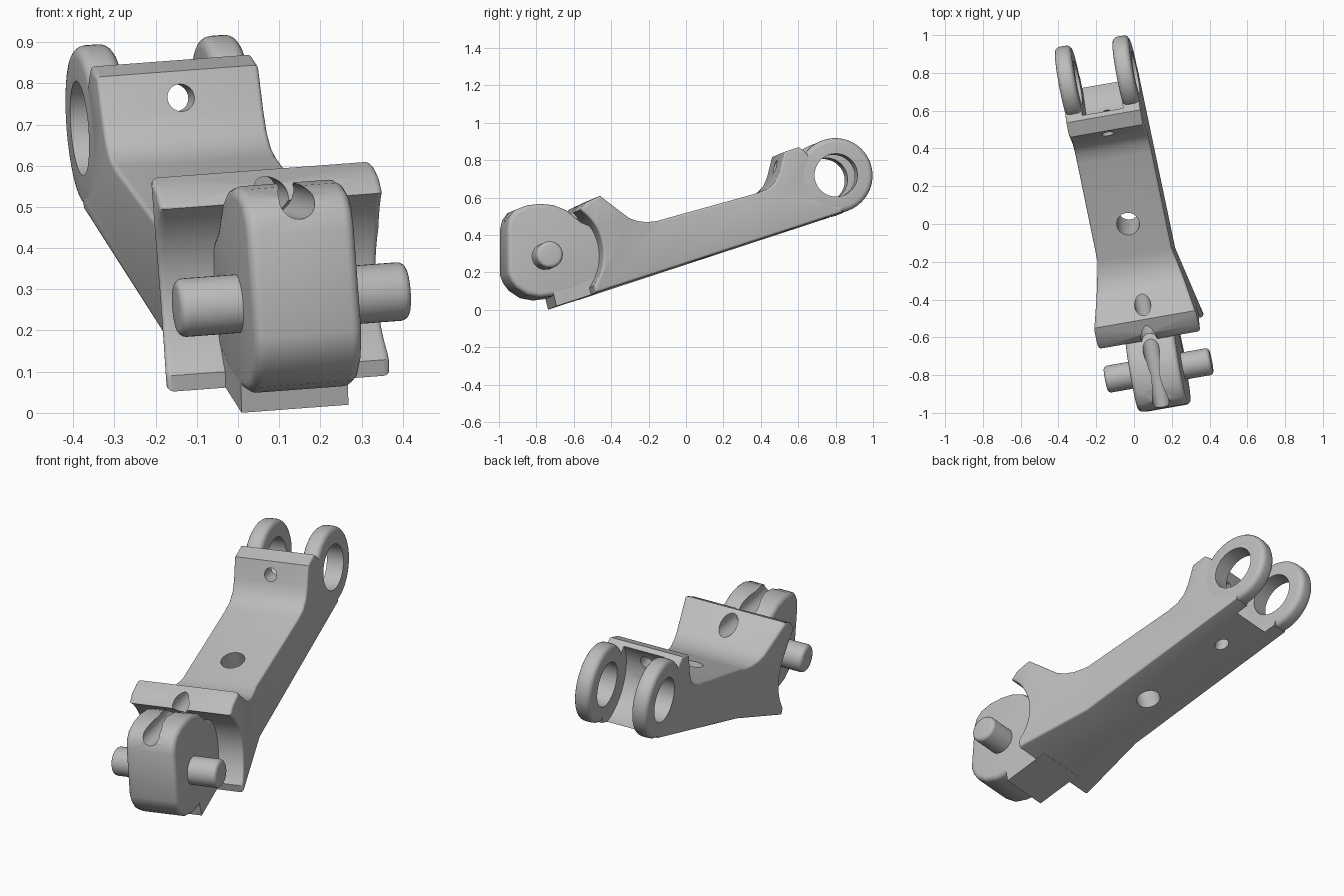
import bpy, bmesh, math
from mathutils import Matrix, Vector

old = bpy.data.objects.get("Cube")
if old:
    bpy.data.objects.remove(old)

grey = bpy.data.materials.new("plain grey")
grey.use_nodes = True
grey.diffuse_color = (0.5, 0.5, 0.5, 1)
grey.node_tree.nodes["Principled BSDF"].inputs["Base Color"].default_value = (0.5, 0.5, 0.5, 1)

# Part frame: across (s), along (a), up (b), slightly turned and rolled
FRAME = Matrix(((0.982, -0.185, -0.075, 0.007),
                (0.172, 1, 0, 0),
                (0.0736, 0, 1, 0),
                (0, 0, 0, 1)))
PIN = (-0.775, 0.275)
EYE = (0.768, 0.705)


def arc(centre, r, start, end, n):
    """Points on an arc, angles in degrees."""
    angles = [math.radians(start + (end - start) * i / (n - 1)) for i in range(n)]
    return [(centre[0] + r * math.cos(t), centre[1] + r * math.sin(t)) for t in angles]


def circle(centre, r, n=64):
    return arc(centre, r, 0, 360, n + 1)[:-1]


def finish(name, bm):
    bmesh.ops.recalc_face_normals(bm, faces=bm.faces[:])
    bm.transform(FRAME)
    mesh = bpy.data.meshes.new(name)
    bm.to_mesh(mesh)
    bm.free()
    mesh.materials.append(grey)
    obj = bpy.data.objects.new(name, mesh)
    bpy.context.collection.objects.link(obj)
    return obj


def prism(name, points, s0, s1, bevel=0, taper=None):
    """Side profile extruded across, with rounded rims and optional taper."""
    bm = bmesh.new()
    face = bm.faces.new([bm.verts.new((s0, a, b)) for a, b in points])
    out = bmesh.ops.extrude_face_region(bm, geom=[face])
    for v in out["geom"]:
        if isinstance(v, bmesh.types.BMVert):
            v.co.x = s1
    bmesh.ops.recalc_face_normals(bm, faces=bm.faces[:])
    if bevel:
        rims = [e for e in bm.edges if abs(e.verts[0].co.x - e.verts[1].co.x) < 1e-6]
        bmesh.ops.bevel(bm, geom=rims, offset=bevel, segments=4, profile=0.5,
                        affect="EDGES", clamp_overlap=True)
    if taper:
        a_start, a_end, scale = taper
        for a in (a_start, a_end):
            bmesh.ops.bisect_plane(bm, geom=bm.verts[:] + bm.edges[:] + bm.faces[:],
                                   plane_co=(0, a, 0), plane_no=(0, 1, 0))
        for v in bm.verts:
            t = min(1, max(0, (v.co.y - a_start) / (a_end - a_start)))
            v.co.x *= 1 + (scale - 1) * t
    return finish(name, bm)


def drill(p, q, r):
    """Round cutter on the centre plane from p to q."""
    start, end = Vector((0, *p)), Vector((0, *q))
    axis = end - start
    place = Matrix.Translation((start + end) / 2) @ axis.to_track_quat("Z", "Y").to_matrix().to_4x4()
    bm = bmesh.new()
    bmesh.ops.create_cone(bm, cap_ends=True, segments=40, radius1=r, radius2=r,
                          depth=axis.length, matrix=place)
    return finish("cutter", bm)


def cut(obj, cutters):
    for cutter in cutters:
        mod = obj.modifiers.new("cut", "BOOLEAN")
        mod.operation = "DIFFERENCE"
        mod.solver = "EXACT"
        mod.object = cutter
        bpy.context.view_layer.objects.active = obj
        bpy.ops.object.modifier_apply(modifier=mod.name)
        bpy.data.objects.remove(cutter)


# Arm: curved front plate, shaft and raised head
arm_profile = [(-0.58, 0.555), (-0.505, 0.59), (-0.345, 0.475), (-0.30, 0.459),
               (-0.245, 0.453), (-0.19, 0.46), (0.35, 0.61), (0.405, 0.633),
               (0.443, 0.67), (0.465, 0.72), (0.493, 0.83), (0.57, 0.855), (0.60, 0.835)]
arm_profile += arc(EYE, 0.16, 145, 285, 16)
arm_profile += [(0.80, 0.507), (-0.53, 0.071)]
arm_profile += arc(PIN, 0.288, -35, 56, 26)
arm = prism("arm", arm_profile, -0.2, 0.2, bevel=0.012, taper=(-0.16, -0.52, 1.375))


def cable_bore():
    return drill((-0.3, 0.54), (-1.05, 0.51), 0.043)


cut(arm, [prism("cutter", circle(EYE, 0.22), -0.11, 0.11),   # gap between the eyes
          drill((-0.09, 0.78), (0.14, 0.10), 0.06),          # hole through the shaft
          drill((0.40, 0.765), (0.70, 0.765), 0.033),        # hole through the head
          drill((0.545, 0.38), (0.585, 0.68), 0.034),        # hole below the head
          cable_bore()])

# Two rear eyes
eyes = []
for side, s in (("right", -0.2), ("left", 0.11)):
    eye = prism(side + "_eye", circle(EYE, 0.2), s, s + 0.09, bevel=0.028)
    cut(eye, [prism("cutter", circle(EYE, 0.115), s - 0.05, s + 0.14)])
    eyes.append(eye)

# Front hub with a flat nose and a groove over the top
hub_profile = [(-0.975, 0.19), (-0.975, 0.44), (-0.965, 0.485), (-0.935, 0.525),
               (-0.87, 0.55), (-0.80, 0.558), (-0.73, 0.552), (-0.66, 0.525),
               (-0.58, 0.46), (-0.44, 0.40), (-0.44, 0.18), (-0.60, 0.10),
               (-0.735, 0.065), (-0.80, 0.057), (-0.87, 0.07), (-0.93, 0.11), (-0.96, 0.15)]
hub = prism("hub", hub_profile, -0.133, 0.133, bevel=0.025)
cut(hub, [cable_bore()])

# Foot joining the hub to the arm
foot = prism("foot", [(-0.735, 0.09), (-0.715, 0.01), (-0.48, 0.087), (-0.44, 0.20),
                      (-0.46, 0.40), (-0.58, 0.40), (-0.66, 0.20)], -0.132, 0.132)

# Cross pin
pin = prism("pin", circle(PIN, 0.071, 40), -0.285, 0.285, bevel=0.02)

# Smooth shading with crisp edges
bpy.ops.object.select_all(action="DESELECT")
for obj in [arm, hub, foot, pin] + eyes:
    obj.select_set(True)
bpy.context.view_layer.objects.active = arm
bpy.ops.object.shade_smooth_by_angle(angle=math.radians(35))
